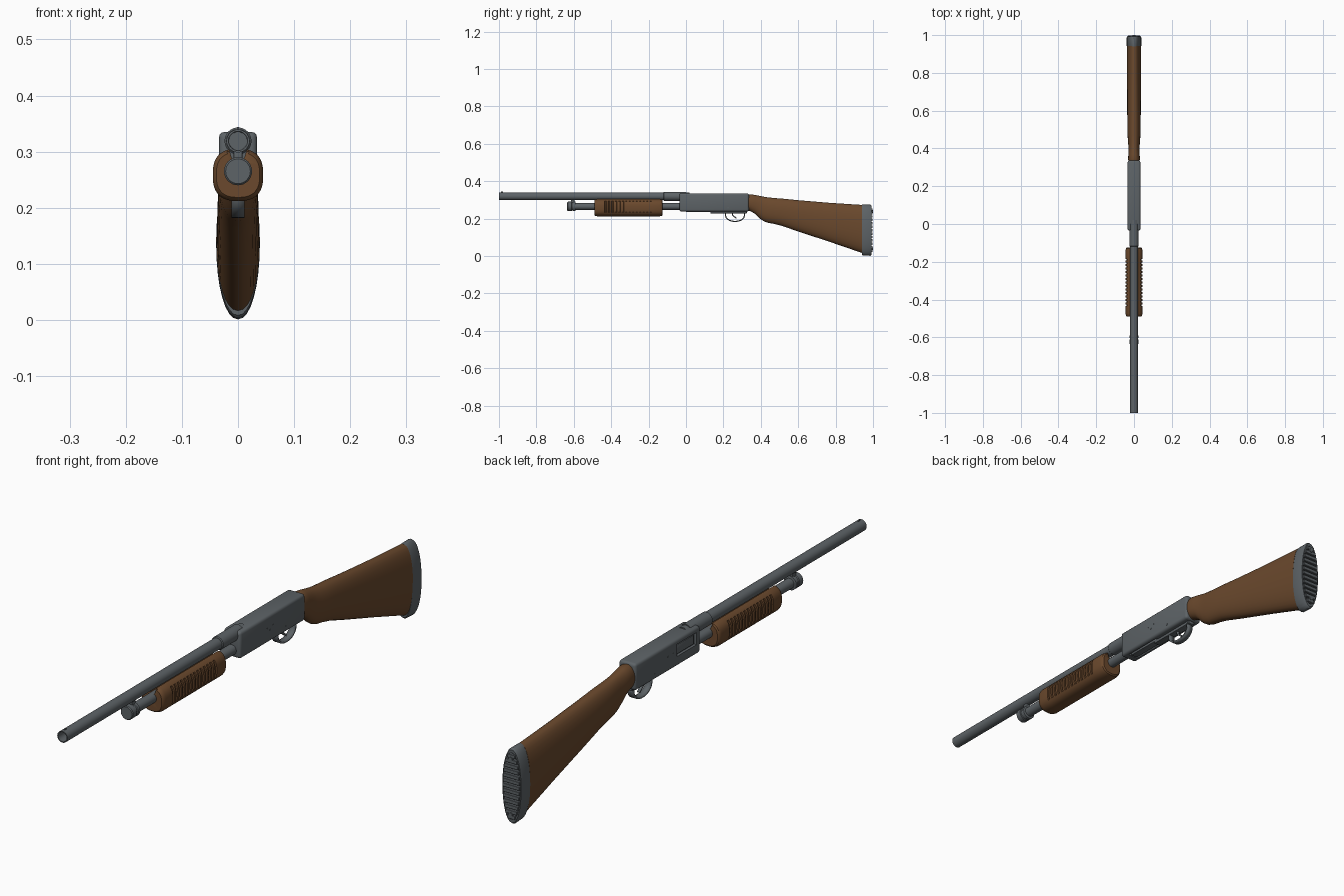
import bpy, bmesh
from math import sin, cos, pi, radians, copysign
from mathutils import Matrix, Vector

if "Cube" in bpy.data.objects:
    bpy.data.objects.remove(bpy.data.objects["Cube"])


def material(name, rgb):
    m = bpy.data.materials.new(name)
    m.use_nodes = True
    m.diffuse_color = (*rgb, 1)
    m.node_tree.nodes["Principled BSDF"].inputs["Base Color"].default_value = (*rgb, 1)
    return m


STEEL = material("blue grey steel", (0.11, 0.125, 0.135))
WOOD = material("brown wood", (0.145, 0.066, 0.026))


def activate(ob):
    bpy.ops.object.select_all(action="DESELECT")
    bpy.context.view_layer.objects.active = ob
    ob.select_set(True)


def finish(bm, name, mat, angle=35):
    bmesh.ops.recalc_face_normals(bm, faces=bm.faces)
    me = bpy.data.meshes.new(name)
    bm.to_mesh(me)
    bm.free()
    ob = bpy.data.objects.new(name, me)
    bpy.context.collection.objects.link(ob)
    me.materials.append(mat)
    activate(ob)
    bpy.ops.object.shade_smooth_by_angle(angle=radians(angle))
    return ob


def loft(name, rings, mat, angle=35):
    """Skin a list of equal-length rings and cap both ends."""
    bm = bmesh.new()
    loops = [[bm.verts.new(p) for p in ring] for ring in rings]
    n = len(loops[0])
    for a, b in zip(loops, loops[1:]):
        for i in range(n):
            j = (i + 1) % n
            bm.faces.new((a[i], a[j], b[j], b[i]))
    bm.faces.new(loops[0])
    bm.faces.new(loops[-1])
    return finish(bm, name, mat, angle)


def oval(y, cz, rx, rz, power=2.0, n=32):
    """Superellipse ring across the long axis."""
    ring = []
    for i in range(n):
        c, s = cos(2 * pi * i / n), sin(2 * pi * i / n)
        ring.append(Vector((copysign(abs(c) ** (2 / power), c) * rx, y,
                            cz + copysign(abs(s) ** (2 / power), s) * rz)))
    return ring


def turned(name, cz, profile, mat):
    return loft(name, [oval(y, cz, r, r) for y, r in profile], mat)


def box(name, x, y, z, mat, bevel=0.0, segments=2):
    """Box from (low, high) limits on each axis, with rounded edges."""
    bm = bmesh.new()
    bmesh.ops.create_cube(bm, size=1)
    for v in bm.verts:
        v.co = [lo + (c + 0.5) * (hi - lo) for c, (lo, hi) in zip(v.co, (x, y, z))]
    if bevel:
        bmesh.ops.bevel(bm, geom=bm.edges[:], offset=bevel, segments=segments,
                        profile=0.5, affect="EDGES")
    return finish(bm, name, mat)


def strip(name, path, half_width, thickness, mat):
    """Bent band following a (y, z) path."""
    bm = bmesh.new()
    rows = [[bm.verts.new((s * half_width, y, z)) for s in (-1, 1)] for y, z in path]
    for a, b in zip(rows, rows[1:]):
        bm.faces.new((a[0], a[1], b[1], b[0]))
    ob = finish(bm, name, mat)
    mod = ob.modifiers.new("thickness", "SOLIDIFY")
    mod.thickness = thickness
    mod.offset = 0
    return ob


def disc(name, centre, radius, depth, axis, mat):
    bm = bmesh.new()
    bmesh.ops.create_cone(bm, cap_ends=True, segments=16, radius1=radius,
                          radius2=radius, depth=depth,
                          matrix=Matrix.Translation(centre) @ Matrix.Rotation(pi / 2, 4, axis))
    return finish(bm, name, mat)


def carve(ob, *limits):
    cutter = box("cutter", *limits, STEEL)
    cutter.hide_render = True
    mod = ob.modifiers.new("cut", "BOOLEAN")
    mod.operation = "DIFFERENCE"
    mod.object = cutter
    activate(ob)
    bpy.ops.object.modifier_apply(modifier=mod.name)
    bpy.data.objects.remove(cutter)


# Barrel with open muzzle, chamber sleeve and bead sight
BARREL_Z, TUBE_Z = 0.319, 0.265
turned("barrel", BARREL_Z, [(-0.93, 0.016), (-1, 0.017), (-1, 0.0205), (0.02, 0.0205)], STEEL)
turned("barrel_sleeve", BARREL_Z, [(-0.12, 0.021), (-0.117, 0.024), (0.0, 0.024)], STEEL)
box("bead_sight", (-0.002, 0.002), (-0.988, -0.978), (0.336, 0.344), STEEL, 0.001)

# Magazine tube and its stepped end cap
turned("magazine_tube", TUBE_Z, [(-0.61, 0.018), (-0.02, 0.018)], STEEL)
turned("magazine_cap", TUBE_Z,
       [(-0.635, 0.022), (-0.632, 0.025), (-0.612, 0.025), (-0.61, 0.022),
        (-0.605, 0.022), (-0.603, 0.025), (-0.592, 0.025), (-0.59, 0.019)], STEEL)
box("barrel_lug", (-0.008, 0.008), (-0.615, -0.595), (0.28, 0.305), STEEL, 0.002)


# Sliding fore-end: channelled top and grooved sides
def grip_ring(y, scale=1.0, groove=0.0):
    ring = oval(y, 0.2585, 0.045 * scale, 0.0465 * scale, 2.6, 48)
    for p in ring:
        if abs(p.x) < 0.014 and p.z > TUBE_Z:
            p.z = 0.281
        if 0.232 < p.z < 0.294 and abs(p.x) > 0.02:
            p.x -= copysign(groove, p.x)
    return ring


rings = [grip_ring(-0.49, 0.86), grip_ring(-0.486, 0.94), grip_ring(-0.475)]
GROOVES = 14
pitch = 0.26 / GROOVES
for i in range(GROOVES):
    y = -0.435 + i * pitch
    rings += [grip_ring(y), grip_ring(y + 0.001, 1, 0.005),
              grip_ring(y + pitch * 0.45, 1, 0.005), grip_ring(y + pitch * 0.45 + 0.001)]
rings += [grip_ring(-0.14), grip_ring(-0.129, 0.94), grip_ring(-0.125, 0.84)]
loft("fore_end", rings, WOOD)

# Receiver with side ejection port and bottom loading port
receiver = box("receiver", (-0.034, 0.034), (-0.035, 0.336), (0.238, 0.335), STEEL, 0.01, 3)
carve(receiver, (-0.05, -0.024), (-0.012, 0.1), (0.274, 0.318))
carve(receiver, (-0.02, 0.02), (-0.005, 0.15), (0.22, 0.25))
activate(receiver)
bpy.ops.object.shade_smooth_by_angle(angle=radians(35))
box("bolt", (-0.031, -0.02), (0.0, 0.1), (0.279, 0.313), STEEL, 0.003)
box("shell_lifter", (-0.013, 0.013), (0.0, 0.14), (0.236, 0.252), STEEL, 0.002)
for i, (y, z, r) in enumerate([(0.12, 0.292, 0.003), (0.15, 0.292, 0.003),
                               (0.135, 0.28, 0.003), (0.225, 0.258, 0.004)]):
    disc(f"receiver_pin_{i + 1}", (0, y, z), r, 0.07, "Y", STEEL)

# Trigger group
box("trigger_plate", (-0.013, 0.013), (0.13, 0.325), (0.228, 0.242), STEEL, 0.002)
guard = [(0.262 - 0.052 * cos(pi * i / 20), 0.234 - 0.049 * abs(sin(pi * i / 20)) ** 0.65)
         for i in range(21)]
strip("trigger_guard", guard, 0.012, 0.006, STEEL)
trigger = [(0.262 - 0.014 * sin(pi * i / 8 + 0.6), 0.235 - 0.034 * i / 8) for i in range(9)]
strip("trigger", trigger, 0.005, 0.006, STEEL)
disc("safety_button", (0, 0.315, 0.234), 0.005, 0.03, "Y", STEEL)

# Shoulder stock: (y, top, bottom, half width)
STOCK = [(0.332, 0.327, 0.242, 0.030), (0.345, 0.330, 0.239, 0.031),
         (0.37, 0.326, 0.225, 0.030), (0.395, 0.321, 0.200, 0.029),
         (0.415, 0.317, 0.186, 0.030), (0.44, 0.313, 0.177, 0.032),
         (0.47, 0.310, 0.172, 0.034), (0.51, 0.307, 0.162, 0.035),
         (0.60, 0.298, 0.131, 0.036), (0.77, 0.284, 0.075, 0.037),
         (0.942, 0.273, 0.016, 0.038)]
loft("stock", [oval(y, (t + b) / 2, w, (t - b) / 2, 2.2) for y, t, b, w in STOCK], WOOD)

# Butt pad with ribbed rear panel and two screws
PAD_Z, PAD_X, PAD_H = 0.138, 0.039, 0.137
loft("butt_pad", [oval(y, PAD_Z - dz, PAD_X * s, PAD_H * s, 2.1)
                  for y, dz, s in [(0.94, -0.003, 0.97), (0.945, -0.001, 0.99),
                                   (0.985, 0, 1), (0.992, 0, 0.96),
                                   (0.992, 0, 0.88), (0.986, 0, 0.87)]], STEEL)
RIBS = 13
for i in range(RIBS):
    t = -0.8 + 1.6 * i / (RIBS - 1)
    w, z = PAD_X * 0.86 * (1 - (t / 0.9) ** 2) ** 0.5, PAD_Z + t * PAD_H
    box(f"pad_rib_{i + 1}", (-w, w), (0.98, 0.997), (z - 0.0065, z + 0.0065), STEEL, 0.001, 1)
for label, side in (("lower", -1), ("upper", 1)):
    disc(f"{label}_pad_screw", (0, 0.99, PAD_Z + side * 0.1), 0.007, 0.02, "X", STEEL)
